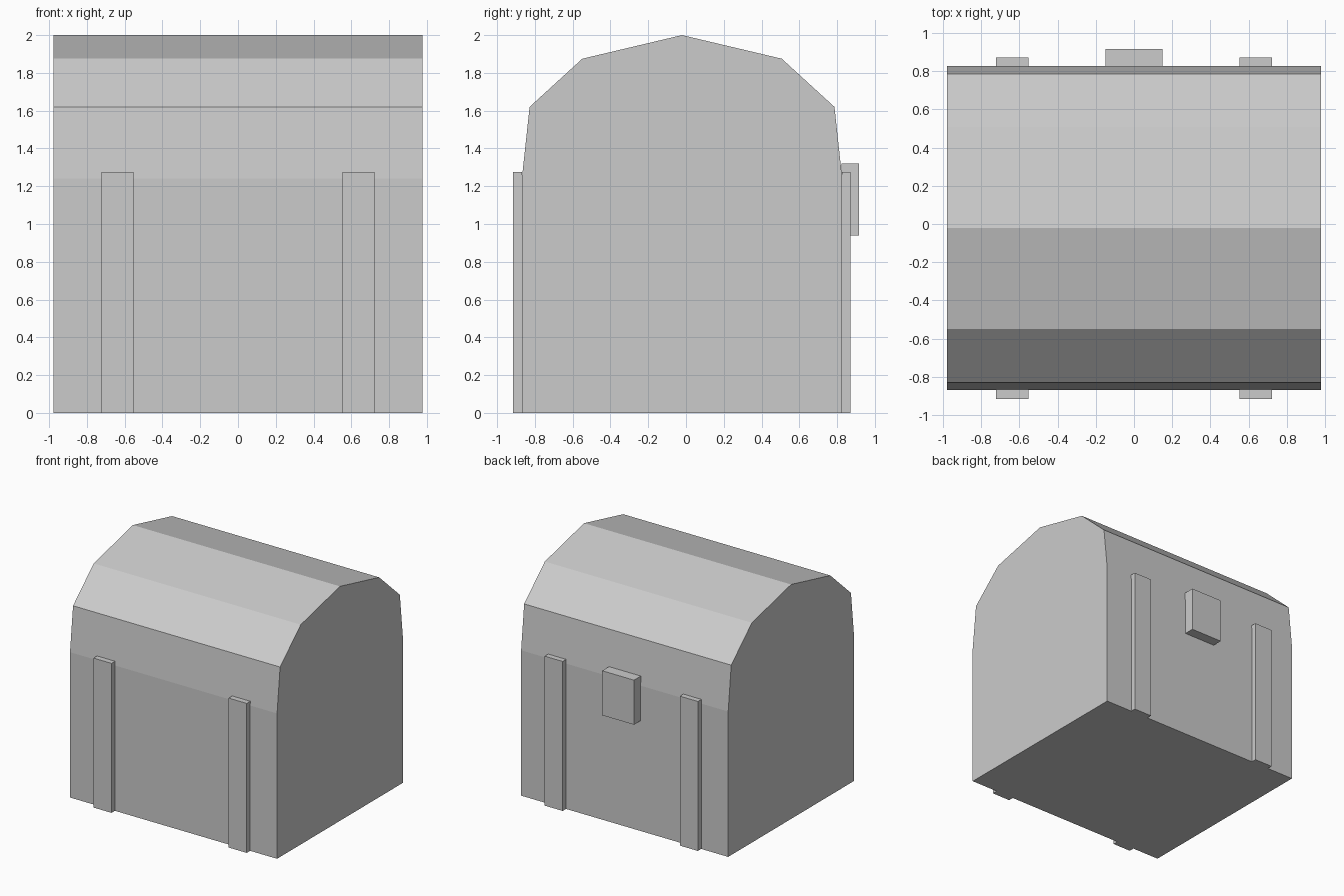
import bpy, bmesh

if "Cube" in bpy.data.objects:
    bpy.data.objects.remove(bpy.data.objects["Cube"])

CY = -0.021   # chest centre line in y
HALF = 0.848  # chest half depth


def new_object(name, bm):
    bmesh.ops.recalc_face_normals(bm, faces=bm.faces)
    mesh = bpy.data.meshes.new(name)
    bm.to_mesh(mesh)
    bm.free()
    obj = bpy.data.objects.new(name, mesh)
    bpy.context.collection.objects.link(obj)
    return obj


def box(name, x, y, z):
    bm = bmesh.new()
    bmesh.ops.create_cube(bm, size=1)
    for v in bm.verts:
        v.co = [r[0] if c < 0 else r[1] for c, r in zip(v.co, (x, y, z))]
    return new_object(name, bm)


# Chest body with faceted barrel lid: mirrored half profile extruded along x
half = [(HALF, 0), (HALF, 1.24), (0.807, 1.62), (0.528, 1.875)]
profile = half + [(0, 2.0)] + [(-y, z) for y, z in reversed(half)]
bm = bmesh.new()
face = bm.faces.new([bm.verts.new((-0.977, y + CY, z)) for y, z in profile])
ext = bmesh.ops.extrude_face_region(bm, geom=[face], use_keep_orig=True)
moved = [g for g in ext["geom"] if isinstance(g, bmesh.types.BMVert)]
bmesh.ops.translate(bm, verts=moved, vec=(1.954, 0, 0))
new_object("chest_body", bm)

# Vertical straps, two on each long side
front, back = CY - HALF, CY + HALF
for side, x0, x1 in (("left", -0.723, -0.553), ("right", 0.553, 0.723)):
    box("front_strap_" + side, (x0, x1), (front - 0.046, front + 0.002), (0, 1.275))
    box("back_strap_" + side, (x0, x1), (back - 0.002, back + 0.045), (0, 1.275))

# Lock plate
box("lock_plate", (-0.15, 0.15), (back - 0.004, 0.915), (0.94, 1.32))
